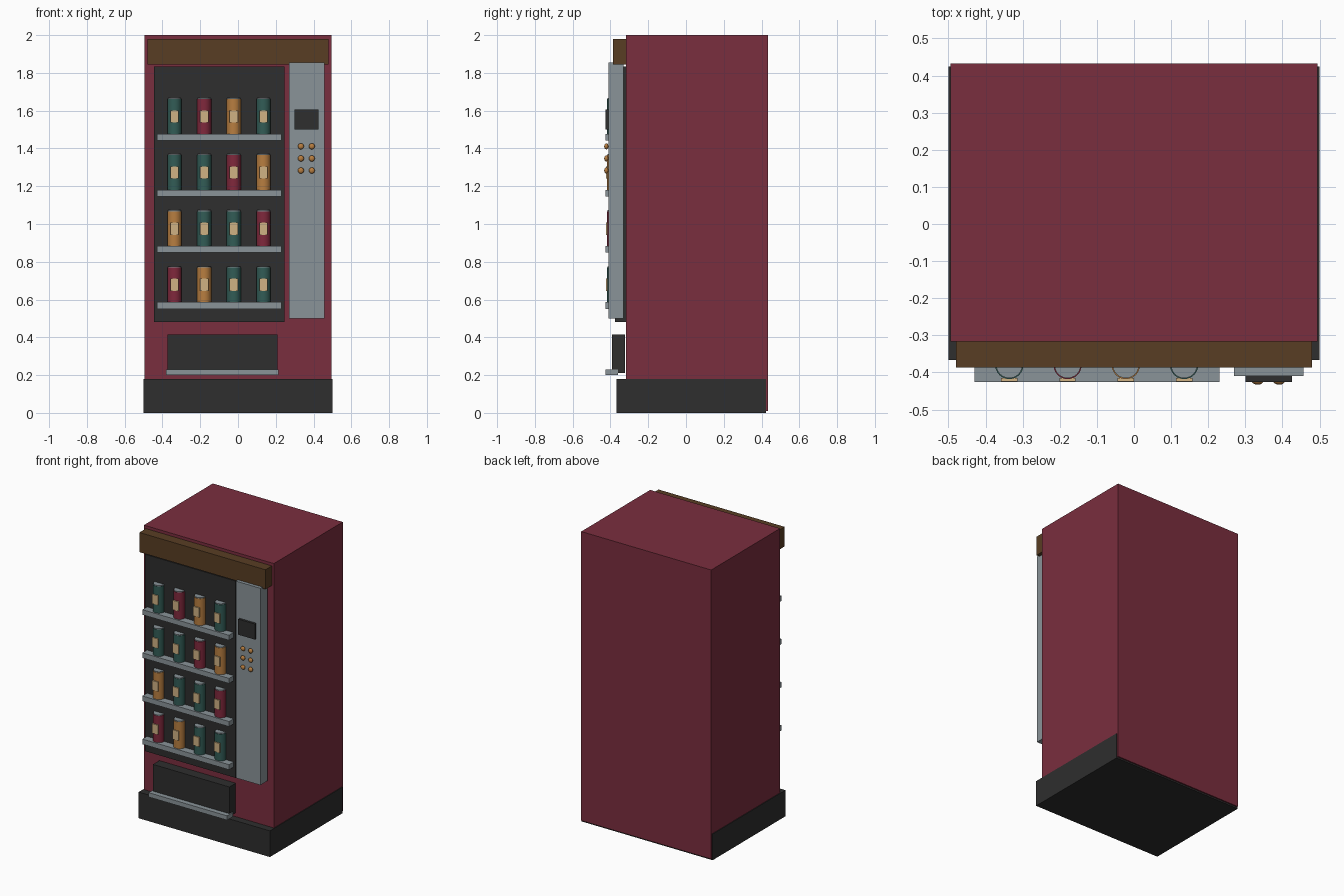
import bpy
import math

cube = bpy.data.objects.get("Cube")
if cube:
    bpy.data.objects.remove(cube, do_unlink=True)


def material(name, r, g, b):
    """Make a flat material from display values 0-255, stored as linear."""
    colour = [((v / 255 + 0.055) / 1.055) ** 2.4 for v in (r, g, b)] + [1]
    m = bpy.data.materials.new(name)
    m.use_nodes = True
    m.diffuse_color = colour
    m.node_tree.nodes["Principled BSDF"].inputs["Base Color"].default_value = colour
    return m


red = material("dark red", 122, 46, 62)
dark = material("charcoal", 46, 46, 46)
metal = material("grey metal", 138, 148, 153)
brown = material("brown", 88, 61, 35)
teal = material("teal", 50, 92, 86)
amber = material("amber", 184, 126, 64)
cream = material("cream", 208, 178, 132)
can_red = material("can red", 128, 40, 60)


def box(name, mat, x, y, z):
    """Box from (min, max) ranges on each axis."""
    bpy.ops.mesh.primitive_cube_add(size=1, location=[(a + b) / 2 for a, b in (x, y, z)])
    ob = bpy.context.object
    ob.name = name
    ob.scale = [b - a for a, b in (x, y, z)]
    bpy.ops.object.transform_apply(location=False, rotation=False, scale=True)
    ob.data.materials.append(mat)
    return ob


def can(name, mat, x, y, z, radius=0.038, height=0.19):
    """Upright can with a slightly inset metal lid."""
    bpy.ops.mesh.primitive_cylinder_add(vertices=24, radius=radius, depth=height - 0.006,
                                        location=(x, y, z + height / 2 - 0.003))
    body = bpy.context.object
    body.name = name
    body.data.materials.append(mat)
    bpy.ops.object.shade_smooth_by_angle()
    bpy.ops.mesh.primitive_cylinder_add(vertices=24, radius=radius * 0.93, depth=0.008,
                                        location=(x, y, z + height - 0.004))
    lid = bpy.context.object
    lid.name = name + "_lid"
    lid.data.materials.append(metal)
    bpy.ops.object.shade_smooth_by_angle()


# Cabinet
box("cabinet", red, (-0.495, 0.495), (-0.317, 0.433), (0.01, 2))
box("base", dark, (-0.5, 0.5), (-0.367, 0.424), (0, 0.18))
box("header_board", brown, (-0.48, 0.48), (-0.387, -0.31), (1.845, 1.98))
box("display_panel", dark, (-0.445, 0.245), (-0.376, -0.316), (0.48, 1.835))

# Control panel with screen and buttons
box("control_panel", metal, (0.27, 0.457), (-0.41, -0.33), (0.5, 1.855))
box("screen", dark, (0.3, 0.426), (-0.426, -0.405), (1.5, 1.607))
for row in range(3):
    for col in range(2):
        bpy.ops.mesh.primitive_uv_sphere_add(
            segments=16, ring_count=8, radius=0.016,
            location=(0.333 + 0.058 * col, -0.422, 1.411 - 0.064 * row))
        button = bpy.context.object
        button.name = f"button_{row}_{col}"
        button.scale.y = 0.7
        button.data.materials.append(amber)
        bpy.ops.object.shade_smooth()

# Collection tray
box("tray_door", dark, (-0.373, 0.209), (-0.392, -0.323), (0.21, 0.414))
box("tray_lip", metal, (-0.382, 0.215), (-0.426, -0.36), (0.2, 0.23))

# Shelves of cans; the colour order shifts along one place on each shelf
order = [teal, can_red, amber, teal]
for row in range(4):
    top = 1.477 - 0.297 * row
    box(f"shelf_{row}", metal, (-0.43, 0.23), (-0.426, -0.37), (top - 0.035, top))
    for col in range(4):
        x = -0.336 + 0.157 * col
        can(f"can_{row}_{col}", order[(col - row) % 4], x, -0.38, top)
        box(f"can_label_{row}_{col}", cream, (x - 0.022, x + 0.022),
            (-0.424, -0.415), (top + 0.06, top + 0.125))
